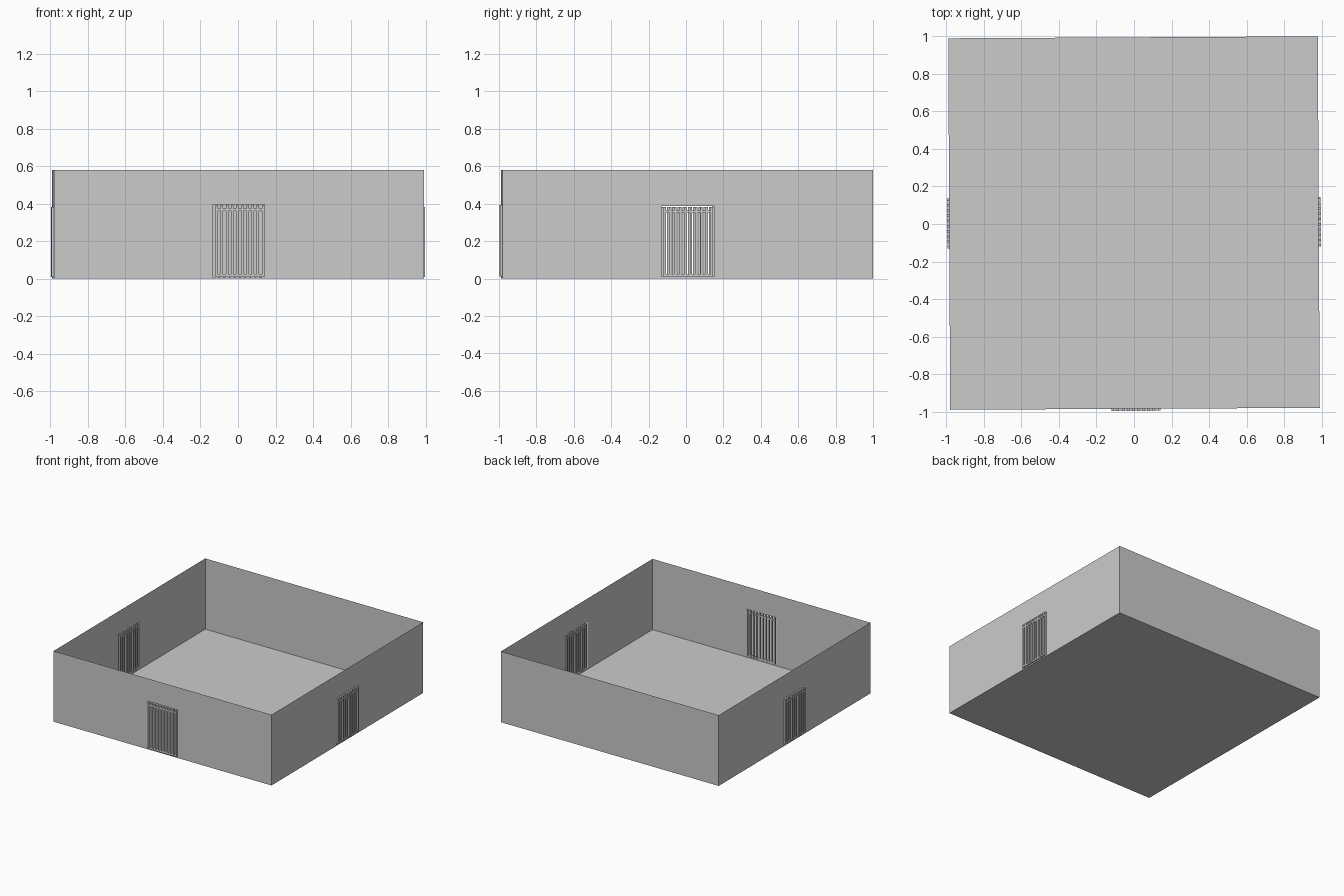
import bpy, bmesh, math
from mathutils import Matrix

if "Cube" in bpy.data.objects:
    bpy.data.objects.remove(bpy.data.objects["Cube"])

HX, HY, H = 0.985, 0.99, 0.58           # half sizes and wall height
ROOM = Matrix.Translation((0, 0.005, 0)) @ Matrix.Rotation(math.radians(0.3), 4, 'Z')


def finish(name, bm, place):
    bm.transform(ROOM @ place)
    me = bpy.data.meshes.new(name)
    bm.to_mesh(me)
    bm.free()
    ob = bpy.data.objects.new(name, me)
    bpy.context.collection.objects.link(ob)
    return ob


def side(angle, dist):
    """Local frame: x along the wall, -y outward."""
    return Matrix.Rotation(math.radians(angle), 4, 'Z') @ Matrix.Translation((0, -dist, 0))


def wall(name, half, place, opening=None):
    """Thin wall sheet, with an optional rectangular opening."""
    bm = bmesh.new()
    xs, zs = [-half, half], [0, H]
    if opening:
        xs = [-half, opening[0], opening[1], half]
        zs = [0, opening[2], opening[3], H]
    grid = [[bm.verts.new((x, 0, z)) for z in zs] for x in xs]
    for i in range(len(xs) - 1):
        for j in range(len(zs) - 1):
            if opening and i == 1 and j == 1:
                continue
            bm.faces.new((grid[i][j], grid[i + 1][j], grid[i + 1][j + 1], grid[i][j + 1]))
    finish(name, bm, place)


def box(bm, x0, x1, y0, y1, z0, z1):
    m = Matrix.Translation(((x0 + x1) / 2, (y0 + y1) / 2, (z0 + z1) / 2))
    bmesh.ops.create_cube(bm, size=1, matrix=m @ Matrix.Diagonal((x1 - x0, y1 - y0, z1 - z0, 1)))


def gate(name, place, x0, x1, top, count=10):
    """Barred gate: upright bars held by two rails."""
    bm = bmesh.new()
    w = 0.013
    for i in range(count):
        x = x0 + (x1 - x0 - w) * i / (count - 1)
        box(bm, x, x + w, -0.011, 0.004, 0.01, top)
    for z in (0.012, top - 0.03):
        box(bm, x0, x1, -0.009, 0.002, z, z + 0.013)
    finish(name, bm, place)


# Floor
bm = bmesh.new()
bmesh.ops.create_grid(bm, x_segments=1, y_segments=1, size=1,
                      matrix=Matrix.Diagonal((HX, HY, 1, 1)))
finish("floor", bm, Matrix())

# Walls, three of them with a gateway
front, right, back, left = side(0, HY), side(90, HX), side(180, HY), side(270, HX)
wall("back_wall", HX, back)
wall("front_wall", HX, front, (-0.138, 0.135, 0.01, 0.395))
wall("right_wall", HY, right, (-0.142, 0.14, 0.01, 0.388))
wall("left_wall", HY, left, (-0.14, 0.142, 0.01, 0.388))

# Gates
gate("front_gate", front, -0.125, 0.135, 0.392)
gate("right_gate", right, -0.13, 0.135, 0.382)
gate("left_gate", left, -0.135, 0.13, 0.382)
